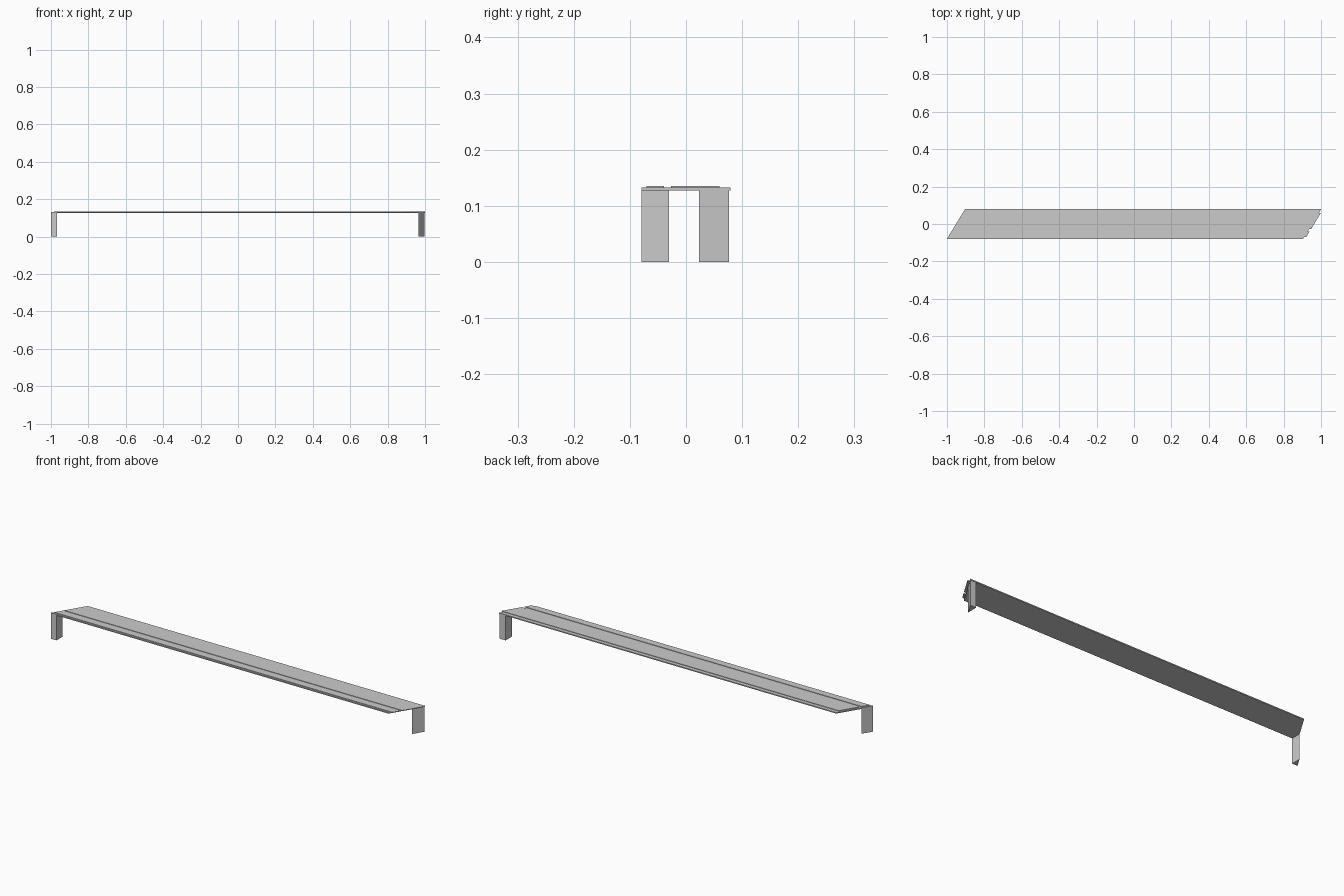
import bpy

if "Cube" in bpy.data.objects:
    bpy.data.objects.remove(bpy.data.objects["Cube"])

SLANT = 0.61   # x shift per unit of y along the skewed ends


def prism(name, outline, z0, z1):
    """Extrude a counter-clockwise outline from z0 to z1."""
    n = len(outline)
    verts = [(x, y, z) for z in (z0, z1) for x, y in outline]
    faces = [tuple(reversed(range(n))), tuple(range(n, 2 * n))]
    faces += [(i, (i + 1) % n, n + (i + 1) % n, n + i) for i in range(n)]
    mesh = bpy.data.meshes.new(name)
    mesh.from_pydata(verts, [], faces)
    obj = bpy.data.objects.new(name, mesh)
    bpy.context.collection.objects.link(obj)
    return obj


def skewed(y0, y1, shift=0.0):
    """Parallelogram between y0 and y1 with both ends slanted."""
    left = lambda y: -1.0 + (y + 0.079) * SLANT + shift
    right = lambda y: 0.904 + (y + 0.079) * SLANT + shift
    return [(left(y0), y0), (right(y0), y0), (right(y1), y1), (left(y1), y1)]


# Main deck
prism("deck", skewed(-0.079, 0.079), 0.127, 0.1325)

# Raised strips on the deck, slid slightly towards the right end
prism("front_strip", skewed(-0.070, -0.039, 0.011), 0.1315, 0.135)
prism("back_strip", skewed(-0.027, 0.060, 0.011), 0.1315, 0.135)

# Triangular legs at the two acute corners
prism("left_leg", [(-1.0, -0.0795), (-0.969, -0.0795), (-0.969, -0.03)], 0, 0.132)
prism("right_leg", [(0.998, 0.077), (0.965, 0.077), (0.965, 0.023)], 0, 0.132)
